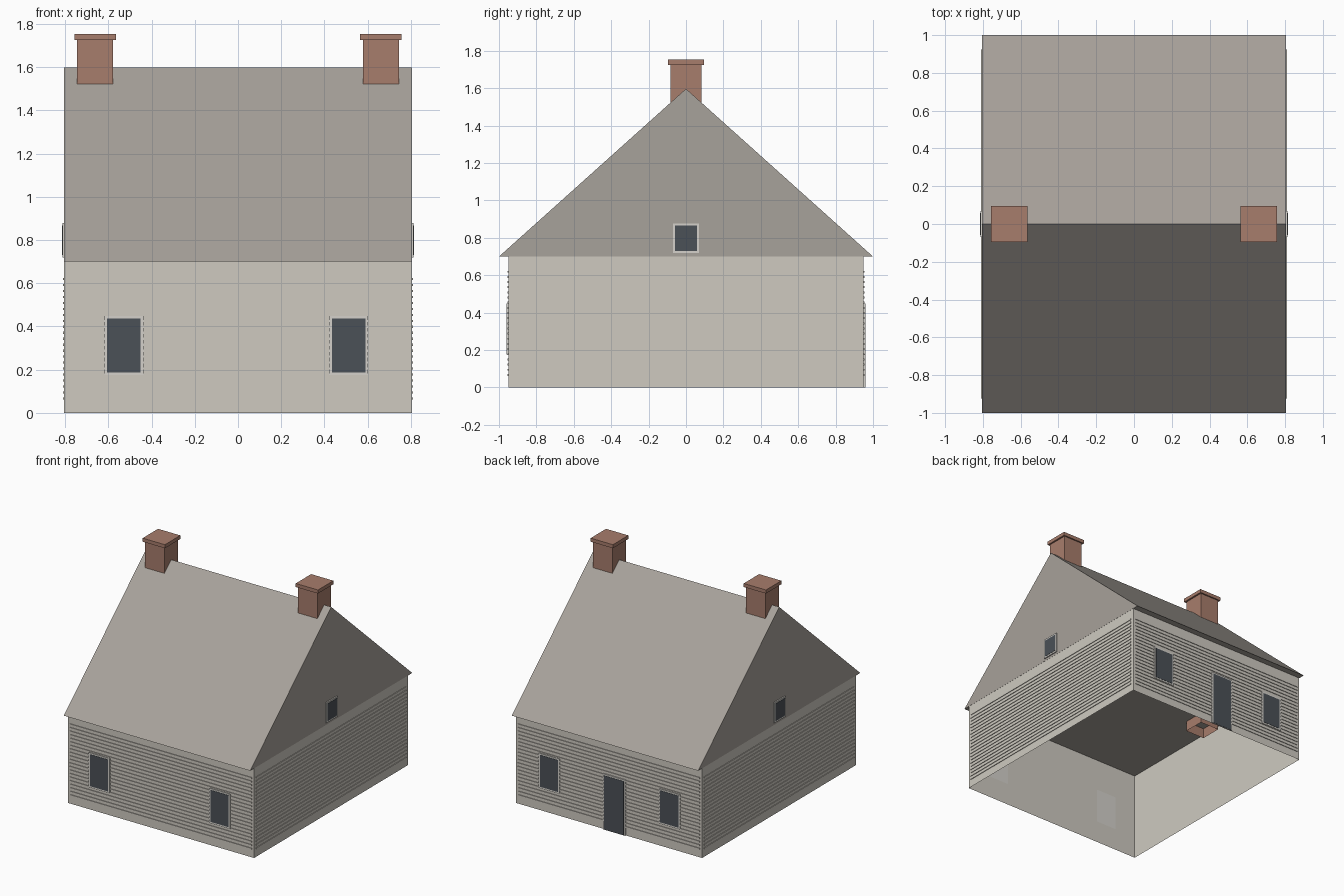
import bpy, bmesh
from mathutils import Matrix, Vector

old = bpy.data.objects.get("Cube")
if old:
    bpy.data.objects.remove(old)


def material(name, rgb):
    m = bpy.data.materials.new(name)
    m.use_nodes = True
    m.diffuse_color = (*rgb, 1)
    m.node_tree.nodes["Principled BSDF"].inputs["Base Color"].default_value = (*rgb, 1)
    return m


WALL = material("pale siding", (0.62, 0.59, 0.53))
ROOF = material("grey brown roof", (0.39, 0.36, 0.325))
BRICK = material("brick", (0.39, 0.205, 0.15))
TRIM = material("light trim", (0.66, 0.64, 0.60))
GLASS = material("dark glass", (0.07, 0.082, 0.095))


def finish(name, bm, mat):
    bmesh.ops.recalc_face_normals(bm, faces=bm.faces)
    mesh = bpy.data.meshes.new(name)
    bm.to_mesh(mesh)
    bm.free()
    mesh.materials.append(mat)
    ob = bpy.data.objects.new(name, mesh)
    bpy.context.collection.objects.link(ob)
    return ob


def add_box(bm, lo, hi, open_faces=()):
    """Box between two corners; open_faces lists z directions to leave open."""
    lo, hi = Vector(lo), Vector(hi)
    size = Matrix.Diagonal((*(hi - lo), 1))
    made = bmesh.ops.create_cube(bm, size=1, matrix=Matrix.Translation((lo + hi) / 2) @ size)
    bm.normal_update()
    faces = {f for v in made["verts"] for f in v.link_faces}
    drop = [f for f in faces if round(f.normal.z) in open_faces]
    bmesh.ops.delete(bm, geom=drop, context="FACES")


def box(name, mat, lo, hi, open_faces=()):
    bm = bmesh.new()
    add_box(bm, lo, hi, open_faces)
    return finish(name, bm, mat)


HX, HY, EAVE, RIDGE = 0.804, 0.95, 0.7, 1.597

# Wall shell, open above and below
box("walls", WALL, (-HX, -HY, 0), (HX, HY, EAVE), (-1, 1))

# Roof prism with gable ends and a flat underside
bm = bmesh.new()
tri = [bm.verts.new((-0.805, y, z)) for y, z in ((-1, EAVE), (1, EAVE), (0, RIDGE))]
end = bm.faces.new(tri)
new = bmesh.ops.extrude_face_region(bm, geom=[end], use_keep_orig=True)
bmesh.ops.translate(bm, vec=(1.61, 0, 0),
                    verts=[g for g in new["geom"] if isinstance(g, bmesh.types.BMVert)])
finish("roof", bm, ROOF)

# Thin siding strips on all four walls
for side, s in (("front", -1), ("back", 1), ("right", -1), ("left", 1)):
    bm = bmesh.new()
    for i in range(21):
        z = 0.062 + i * 0.0276
        if side in ("front", "back"):
            a, b = sorted((s * HY, s * (HY + 0.005)))
            add_box(bm, (-0.785, a, z), (0.785, b, z + 0.01))
        else:
            a, b = sorted((s * HX, s * (HX + 0.005)))
            add_box(bm, (a, -0.925, z), (b, 0.925, z + 0.01))
    finish(side + "_siding", bm, WALL)


def opening(name, axis, s, centre, half, z0, z1, sill=0.012):
    """Frame and dark panel on the wall facing s along axis (0 = x, 1 = y)."""
    wall = (HX, HY)[axis]
    parts = (("_frame", TRIM, 0, 0, 0.009), ("_panel", GLASS, 0.012, sill, 0.011))
    for suffix, mat, inset, low, out in parts:
        d = sorted((s * wall, s * (wall + out)))
        w = (centre - half + inset, centre + half - inset)
        z = (z0 + low, z1 - inset)
        rng = (d, w, z) if axis == 0 else (w, d, z)
        box(name + suffix, mat, [r[0] for r in rng], [r[1] for r in rng])


# Windows and door
for side, s in (("front", -1), ("back", 1)):
    for hand, x in (("right", -0.528), ("left", 0.512)):
        opening(f"{side}_{hand}_window", 1, s, x, 0.09, 0.176, 0.448)
opening("back_door", 1, 1, -0.05, 0.097, 0, 0.435, sill=0.002)
for hand, s in (("right", -1), ("left", 1)):
    opening(hand + "_gable_window", 0, s, 0, 0.07, 0.718, 0.878)

# Chimneys: hollow shafts that reach below the ceiling, with caps
for hand, x in (("right", -0.661), ("left", 0.661)):
    box(hand + "_chimney", BRICK, (x - 0.083, -0.084, 0.62), (x + 0.083, 0.084, 1.73), (-1,))
    box(hand + "_chimney_cap", BRICK, (x - 0.096, -0.095, 1.725), (x + 0.096, 0.095, 1.753))
